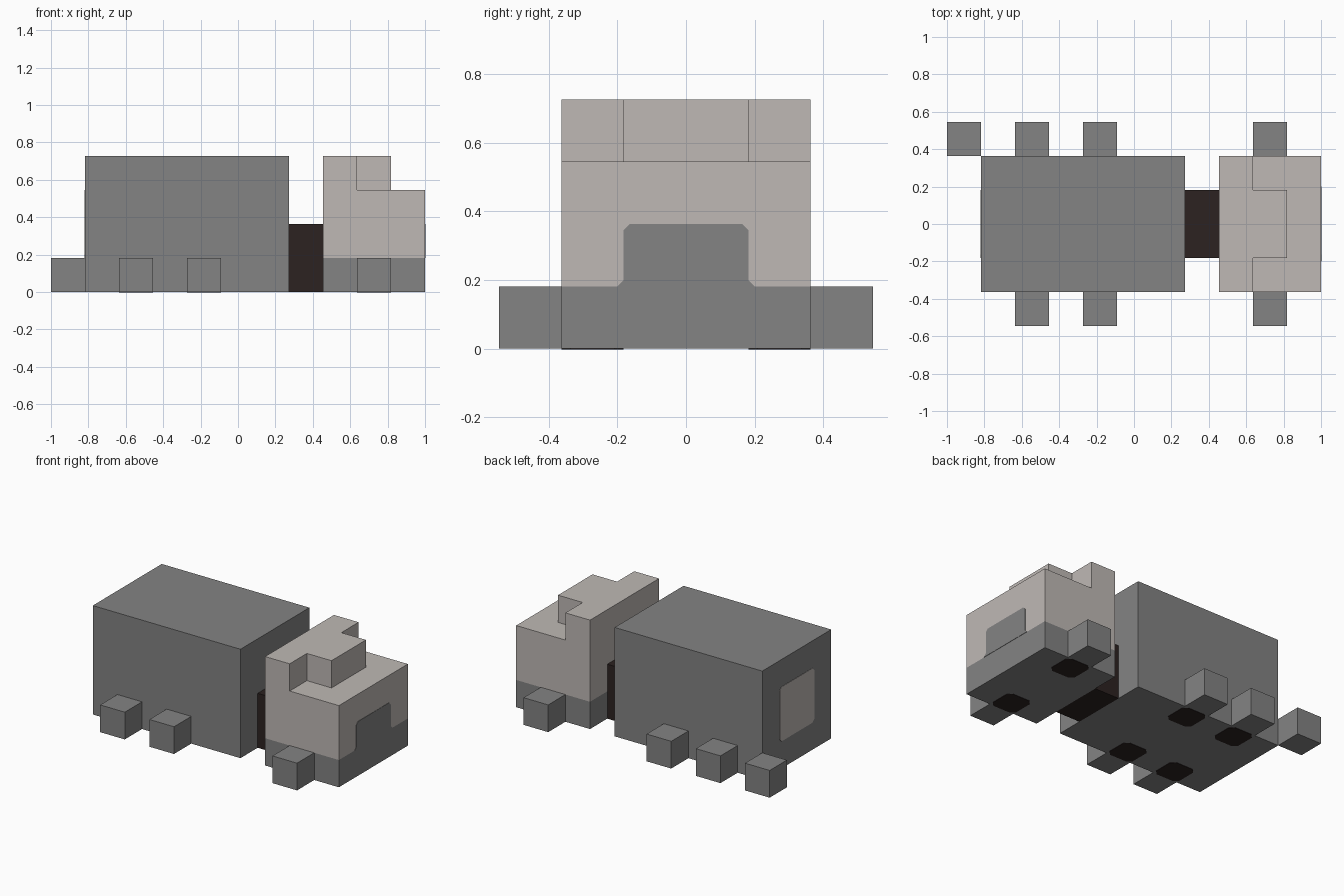
import bpy
import bmesh

U = 2 / 11  # one block of the grid

cube = bpy.data.objects.get("Cube")
if cube:
    bpy.data.objects.remove(cube, do_unlink=True)


def material(name, color):
    mat = bpy.data.materials.new(name)
    mat.use_nodes = True
    mat.diffuse_color = (*color, 1)
    bsdf = next(n for n in mat.node_tree.nodes if n.type == 'BSDF_PRINCIPLED')
    bsdf.inputs["Base Color"].default_value = (*color, 1)
    return mat


GRAY = material("mid gray", (0.227, 0.227, 0.227))
BEIGE = material("warm light gray", (0.521, 0.485, 0.462))
DARK = material("dark brown", (0.025, 0.016, 0.015))


def prism(name, outline, low, high, mat, axis='z', bottom=True):
    """Extrude a counter-clockwise outline, in blocks, along z or x."""
    def place(a, b, c):
        p = (a, b, c) if axis == 'z' else (c, a, b)
        return [U * v for v in p]

    bm = bmesh.new()
    lower = [bm.verts.new(place(a, b, low)) for a, b in outline]
    upper = [bm.verts.new(place(a, b, high)) for a, b in outline]
    n = len(outline)
    for i in range(n):
        j = (i + 1) % n
        bm.faces.new((lower[i], lower[j], upper[j], upper[i]))
    bm.faces.new(upper)
    if bottom:
        bm.faces.new(lower[::-1])
    mesh = bpy.data.meshes.new(name)
    bm.to_mesh(mesh)
    bm.free()
    mesh.materials.append(mat)
    obj = bpy.data.objects.new(name, mesh)
    bpy.context.collection.objects.link(obj)
    return obj


def rect(x0, x1, y0, y1):
    return [(x0, y0), (x1, y0), (x1, y1), (x0, y1)]


def clipped(x0, x1, y0, y1, c=0.1):
    """Rectangle with clipped corners."""
    return [(x0 + c, y0), (x1 - c, y0), (x1, y0 + c), (x1, y1 - c),
            (x1 - c, y1), (x0 + c, y1), (x0, y1 - c), (x0, y0 + c)]


PLATE = 0.012  # paint plate thickness in blocks

# Trailer and hitch
prism("trailer_body", rect(-4.5, 1.5, -2, 2), 0, 4, GRAY)
prism("hitch", rect(1.5, 2.5, -1, 1), 0, 2, DARK)
prism("trailer_rear_panel", clipped(-1, 1, 1, 3), -4.5 - PLATE, -4.5, BEIGE, 'x')

# Cab: gray base, light shell, stepped roof
prism("cab_base", rect(2.5, 5.5, -2, 2), 0, 1, GRAY)
prism("cab_shell", rect(2.5, 5.5, -2, 2), 1, 3, BEIGE, bottom=False)
roof = [(2.5, -2), (3.5, -2), (3.5, -1), (4.5, -1),
        (4.5, 1), (3.5, 1), (3.5, 2), (2.5, 2)]
prism("cab_roof", roof, 3, 4, BEIGE, bottom=False)

# Grille on the cab nose, flaring slightly into the base
half = [(1.1, 1), (1, 1.1), (1, 1.9), (0.9, 2)]
grille = half + [(-y, z) for y, z in reversed(half)]
prism("cab_grille", grille, 5.5, 5.5 + PLATE, GRAY, 'x')

# Wheels on both sides, each with a dark patch under the body beside it
for label, x in (("rear", -3.5), ("middle", -1.5), ("front", 3.5)):
    for side, s in (("left", 1), ("right", -1)):
        y = 2 if s > 0 else -3
        prism(f"{label}_wheel_{side}", rect(x, x + 1, y, y + 1), 0, 1, GRAY)
        y -= s
        prism(f"{label}_underside_patch_{side}",
              clipped(x, x + 1, y, y + 1, 0.15), -PLATE, 0, DARK)

# Single loose block at the back corner
prism("rear_corner_block", rect(-5.5, -4.5, 2, 3), 0, 1, GRAY)
